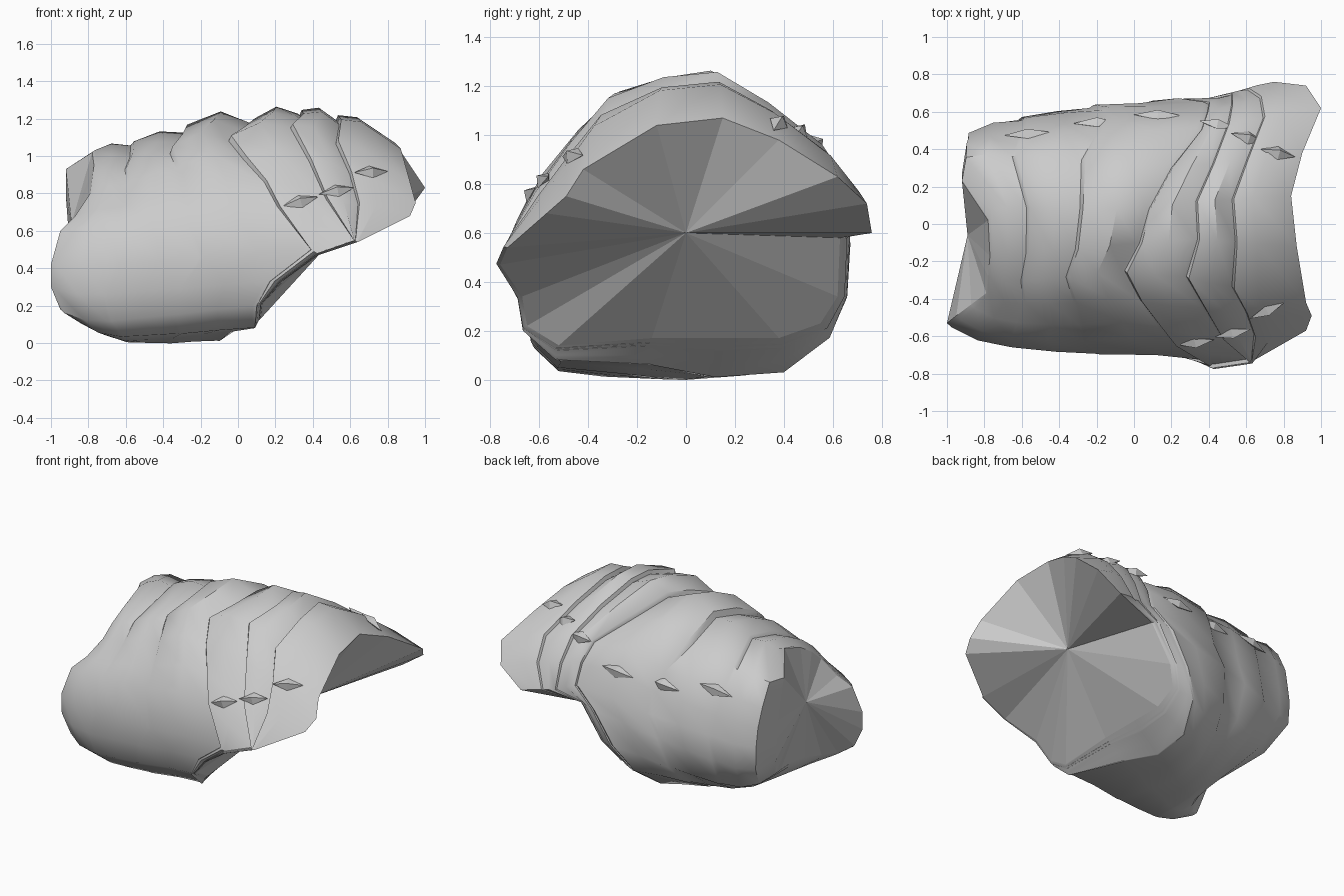
import bpy
import bmesh
from math import radians
from mathutils import Vector
from mathutils.bvhtree import BVHTree

cube = bpy.data.objects.get("Cube")
if cube:
    bpy.data.objects.remove(cube, do_unlink=True)

grey = bpy.data.materials.new("plain grey")
grey.use_nodes = True
grey.diffuse_color = (0.6, 0.6, 0.6, 1)
grey.node_tree.nodes["Principled BSDF"].inputs["Base Color"].default_value = (0.6, 0.6, 0.6, 1)


def profile(*points):
    return [Vector(p) for p in points]


def centre_of(ring):
    return sum(ring, Vector()) / len(ring)


# Cross-section profiles, each running top, front, underside, back
narrow_end = profile(
    (-.78, .02, 1.02), (-.77, -.17, .95), (-.78, -.28, .88), (-.79, -.37, .8),
    (-.87, -.43, .68), (-.95, -.49, .6), (-1, -.53, .42), (-1, -.53, .3),
    (-.95, -.51, .18), (-.86, -.45, .13), (-.8, -.36, .13), (-.76, -.24, .15),
    (-.73, -.14, .15), (-.75, .02, .16), (-.82, .18, .21), (-.9, .29, .37),
    (-.91, .29, .52), (-.91, .28, .65), (-.92, .27, .78), (-.92, .23, .93))
middle_seam = profile(
    (.08, .08, 1.17), (.03, -.1, 1.13), (-.05, -.25, 1.08), (.03, -.4, .98),
    (.14, -.54, .86), (.21, -.63, .73), (.39, -.73, .5), (.17, -.67, .33),
    (.1, -.65, .2), (.09, -.52, .08), (-.04, -.14, .06), (-.1, .12, .01),
    (-.08, .4, .03), (0, .58, .17), (.12, .65, .34), (.26, .66, .56),
    (.4, .64, .68), (.39, .59, .82), (.36, .5, .94), (.2, .3, 1.07))
front_seam = profile(
    (.33, .12, 1.22), (.34, -.08, 1.2), (.28, -.28, 1.15), (.38, -.45, .97),
    (.47, -.6, .77), (.62, -.72, .55), (.42, -.75, .48), (.22, -.67, .33),
    (.12, -.65, .21), (.11, -.52, .12), (.08, -.14, .14), (.06, .14, .12),
    (.07, .39, .13), (.1, .57, .21), (.19, .64, .34), (.34, .65, .58),
    (.52, .69, .64), (.52, .63, .8), (.5, .53, .95), (.42, .32, 1.1))
open_end = profile(
    (.84, .15, 1.07), (.87, -.12, 1.04), (.92, -.42, .86), (.95, -.49, .75),
    (.92, -.57, .68), (.64, -.73, .54), (.43, -.76, .47), (.25, -.67, .34),
    (.14, -.65, .22), (.13, -.52, .14), (.12, -.14, .17), (.12, .15, .17),
    (.12, .38, .17), (.14, .55, .23), (.22, .62, .34), (.38, .63, .58),
    (.75, .76, .6), (.92, .74, .72), (1, .62, .83), (.9, .38, .98))

# Plates: fraction along the span, then swelling of top, front, underside, back
rear_plates = [
    (0, 0, 0, 0, 0), (.02, .01, .02, .03, .19), (.12, .03, .07, .09, .21),
    (.24, 0, .08, .11, .18), (.26, .02, .08, .11, .19), (.42, .05, .07, .09, .16),
    (.57, .02, .05, .07, .12), (.59, .06, .05, .07, .13), (.8, .1, .01, .03, .06),
    (.98, .01, 0, 0, .02)]
middle_plate = [
    (0, 0, 0, 0, 0), (.04, .03, .02, 0, .01), (.5, .07, .02, 0, .01),
    (.95, .01, 0, 0, 0)]
front_plates = [
    (0, 0, 0, 0, 0), (.02, .03, .02, 0, .01), (.2, .07, .02, 0, .01),
    (.38, .03, 0, 0, 0), (.4, .06, .02, 0, .01), (.6, .08, .02, 0, .01),
    (1, 0, 0, 0, 0)]


def plate_ring(start, end, fraction, top, front, under, back):
    """Blend two profiles and swell the result by direction."""
    ring = [a.lerp(b, fraction) for a, b in zip(start, end)]
    middle = centre_of(ring)
    swollen = []
    for p in ring:
        d = p - middle
        d.x = 0
        d.normalize()
        swollen.append(p + Vector((0, d.y * (back if d.y > 0 else front),
                                   d.z * (top if d.z > 0 else under))))
    return swollen


def finish(name, bm):
    bmesh.ops.recalc_face_normals(bm, faces=bm.faces[:])
    mesh = bpy.data.meshes.new(name)
    bm.to_mesh(mesh)
    mesh.materials.append(grey)
    obj = bpy.data.objects.new(name, mesh)
    bpy.context.collection.objects.link(obj)
    return obj


# Body: a lofted tube of overlapping plates
rings = []
for start, end, rows in ((narrow_end, middle_seam, rear_plates),
                         (middle_seam, front_seam, middle_plate),
                         (front_seam, open_end, front_plates)):
    rings += [plate_ring(start, end, *row) for row in rows]
bm = bmesh.new()
loops = [[bm.verts.new(p) for p in ring] for ring in rings]
count = len(narrow_end)
for low, high in zip(loops, loops[1:]):
    for i in range(count):
        j = (i + 1) % count
        bm.faces.new((low[i], low[j], high[j], high[i]))

# End caps: shallow fans about a middle point
for loop, tip in ((loops[0], (-.89, -.06, .64)), (loops[-1], (.55, 0, .6))):
    hub = bm.verts.new(tip)
    for i in range(count):
        bm.faces.new((loop[i], loop[(i + 1) % count], hub))
bmesh.ops.recalc_face_normals(bm, faces=bm.faces[:])
surface = BVHTree.FromBMesh(bm)
body = finish("segmented_body", bm)

bpy.context.view_layer.objects.active = body
body.select_set(True)
bpy.ops.object.shade_smooth_by_angle(angle=radians(42))
for face in body.data.polygons[-2 * count:]:
    face.use_smooth = False
body.select_set(False)


# Side barbs: flat four-sided diamonds lying on the surface
def add_barb(name, spot, length, slope):
    place, normal, _, _ = surface.find_nearest(Vector(spot))
    if normal.dot(place - Vector((place.x, 0, .6))) < 0:
        normal = -normal
    along = Vector((1, 0, slope))
    along = (along - normal * along.dot(normal)).normalized()
    across = normal.cross(along)
    bm = bmesh.new()
    rim = [bm.verts.new(place + offset) for offset in (
        along * length, across * .04, along * -length, across * -.04)]
    for height in (.035, -.03):
        peak = bm.verts.new(place + normal * height)
        for i in range(4):
            bm.faces.new((rim[i], rim[(i + 1) % 4], peak))
    finish(name, bm)


front_spots = [(.33, -.66, .77), (.53, -.62, .84), (.72, -.48, .93)]
back_spots = [(-.57, .5, .86), (-.2, .58, .83), (.13, .62, .85),
              (.44, .51, .95), (.6, .45, .99), (.77, .38, 1.05)]
for side, spots, slope in (("front", front_spots, .35), ("back", back_spots, .1)):
    for n, spot in enumerate(spots, 1):
        add_barb(f"{side}_barb_{n}", spot, .13 if spot[0] < .3 else .1, slope)
